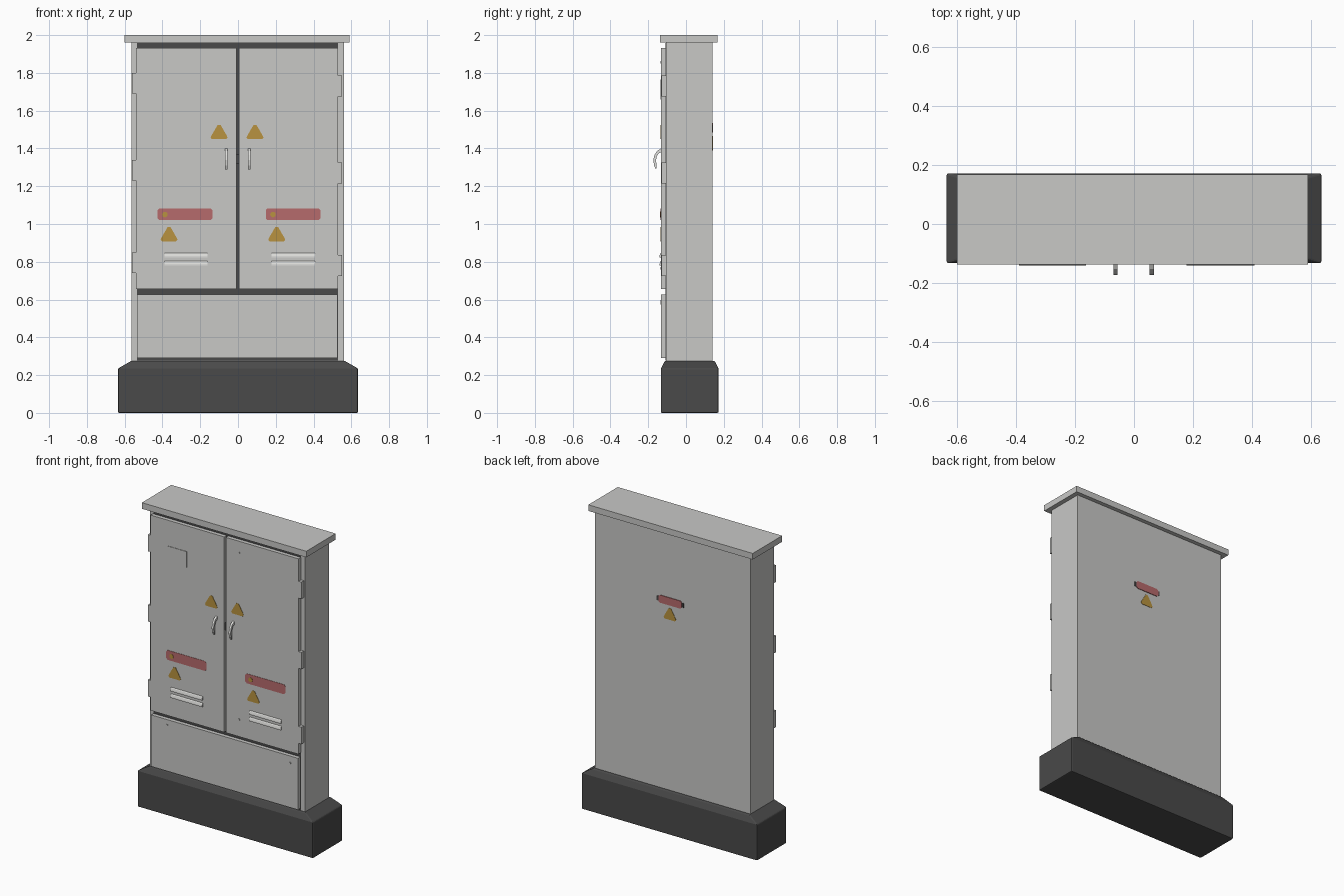
import bpy, bmesh, math

if "Cube" in bpy.data.objects:
    bpy.data.objects.remove(bpy.data.objects["Cube"])


def material(name, r, g, b):
    m = bpy.data.materials.new(name)
    m.diffuse_color = (r, g, b, 1)
    m.use_nodes = True
    m.node_tree.nodes["Principled BSDF"].inputs["Base Color"].default_value = m.diffuse_color
    return m


GREY = material("cabinet grey", 0.58, 0.58, 0.565)
LIGHT = material("light metal", 0.74, 0.74, 0.72)
DARK = material("dark plinth", 0.068, 0.068, 0.068)
RED = material("sign red", 0.47, 0.145, 0.15)
YELLOW = material("warning yellow", 0.48, 0.29, 0.05)


def finish(name, bm, mat, bevel=0):
    bmesh.ops.recalc_face_normals(bm, faces=bm.faces)
    me = bpy.data.meshes.new(name)
    bm.to_mesh(me)
    bm.free()
    me.materials.append(mat)
    ob = bpy.data.objects.new(name, me)
    bpy.context.collection.objects.link(ob)
    if bevel:
        mod = ob.modifiers.new("bevel", "BEVEL")
        mod.width, mod.segments = bevel, 2
    return ob


def prism(name, pts, axis, a, b, mat, bevel=0):
    """Extrude a profile along x (points are y,z) or along y (points are x,z)."""
    bm = bmesh.new()
    put = (lambda p, t: (t, p[0], p[1])) if axis == "x" else (lambda p, t: (p[0], t, p[1]))
    lo = [bm.verts.new(put(p, a)) for p in pts]
    hi = [bm.verts.new(put(p, b)) for p in pts]
    bm.faces.new(lo)
    bm.faces.new(hi)
    n = len(pts)
    for i in range(n):
        j = (i + 1) % n
        bm.faces.new((lo[i], lo[j], hi[j], hi[i]))
    return finish(name, bm, mat, bevel)


def box(name, x0, x1, y0, y1, z0, z1, mat, bevel=0):
    return prism(name, [(x0, z0), (x1, z0), (x1, z1), (x0, z1)], "y", y0, y1, mat, bevel)


def triangle(name, x, z, y0, y1):
    w, c, h = 0.045, 0.008, 0.075
    pts = [(x - w + c, z), (x + w - c, z), (x + w, z + c), (x + w - 0.005, z + 0.02),
           (x + c, z + h), (x - c, z + h), (x - w + 0.005, z + 0.02), (x - w, z + c)]
    prism(name, pts, "y", y0, y1, YELLOW)


def strip(name, x0, x1, z0, z1, y0, y1):
    c = 0.01
    pts = [(x0 + c, z0), (x1 - c, z0), (x1, z0 + c), (x1, z1 - c),
           (x1 - c, z1), (x0 + c, z1), (x0, z1 - c), (x0, z0 + c)]
    prism(name, pts, "y", y0, y1, RED)


def disc(name, x, z, r, y0, y1, mat):
    pts = [(x + r * math.cos(k * math.pi / 6), z + r * math.sin(k * math.pi / 6)) for k in range(12)]
    prism(name, pts, "y", y0, y1, mat)


# Plinth: block with a tapered shoulder
bm = bmesh.new()
rings = [(0.635, -0.133, 0.172, 0), (0.635, -0.133, 0.172, 0.235), (0.565, -0.112, 0.152, 0.275)]
loops = [[bm.verts.new(v) for v in ((-x, a, z), (x, a, z), (x, b, z), (-x, b, z))] for x, a, b, z in rings]
bm.faces.new(loops[0])
bm.faces.new(loops[2])
for lo, hi in zip(loops, loops[1:]):
    for i in range(4):
        j = (i + 1) % 4
        bm.faces.new((lo[i], lo[j], hi[j], hi[i]))
finish("plinth", bm, DARK, 0.006)

# Cabinet shell, roof and dark recess behind the doors
box("cabinet_body", -0.565, 0.56, -0.105, 0.14, 0.27, 1.965, GREY)
box("roof", -0.6, 0.59, -0.137, 0.167, 1.96, 2.0, GREY)
box("door_recess", -0.535, 0.53, -0.108, -0.104, 0.278, 1.957, DARK)

# Doors and lower panel
F = -0.133
box("left_door", -0.54, -0.007, F, -0.106, 0.655, 1.933, GREY)
box("right_door", 0.005, 0.53, F, -0.106, 0.655, 1.933, GREY)
box("lower_panel", -0.535, 0.527, F, -0.106, 0.29, 0.627, GREY)
box("document_plate", -0.416, -0.277, F - 0.003, F, 1.66, 1.765, GREY)
box("centre_latch", -0.007, 0.005, -0.125, -0.107, 1.32, 1.37, DARK)

# Hinges
for i, z in enumerate((0.74, 1.23, 1.69)):
    box(f"left_hinge_{i}", -0.56, -0.538, -0.13, -0.104, z, z + 0.11, GREY)
    box(f"right_hinge_{i}", 0.528, 0.55, -0.13, -0.104, z - 0.015, z + 0.095, GREY)

# Curved handles
crescent = [(-0.131, 1.40), (-0.153, 1.387), (-0.167, 1.365), (-0.173, 1.338), (-0.169, 1.31),
            (-0.158, 1.288), (-0.156, 1.312), (-0.159, 1.338), (-0.154, 1.36), (-0.144, 1.374), (-0.131, 1.38)]
for side, x in (("left", -0.063), ("right", 0.06)):
    prism(side + "_handle", crescent, "x", x - 0.007, x + 0.007, LIGHT)

# Vent louvres: sloped hoods
for side, x0, x1 in (("left", -0.39, -0.162), ("right", 0.178, 0.408)):
    for i, z in enumerate((0.78, 0.823)):
        hood = [(F + 0.002, z), (F - 0.007, z), (F - 0.007, z + 0.008), (F - 0.004, z + 0.02), (F + 0.002, z + 0.027)]
        prism(f"{side}_louvre_{i}", hood, "x", x0, x1, LIGHT)

# Front signs
for side, xt, xs, xl in (("left", -0.1, -0.425, -0.365), ("right", 0.09, 0.147, 0.205)):
    triangle(side + "_upper_warning", xt, 1.449, F - 0.002, F)
    triangle(side + "_lower_warning", xl, 0.908, F - 0.002, F)
    strip(side + "_red_sign", xs, xs + 0.29, 1.02, 1.083, F - 0.002, F)
    disc(side + "_sign_dot", xs + 0.038, 1.05, 0.015, F - 0.004, F - 0.001, YELLOW)

# Small screws
for i, (x, z) in enumerate(((0.1, 1.857), (0.1, 0.766), (0.47, 0.58), (-0.42, 0.59))):
    disc(f"screw_{i}", x, z, 0.007, F - 0.003, F, GREY)

# Back signs
box("back_sign_plate", -0.083, 0.113, 0.139, 0.142, 1.495, 1.525, DARK)
strip("back_red_sign", -0.07, 0.1, 1.485, 1.535, 0.139, 0.144)
triangle("back_warning", 0.018, 1.39, 0.139, 0.142)
